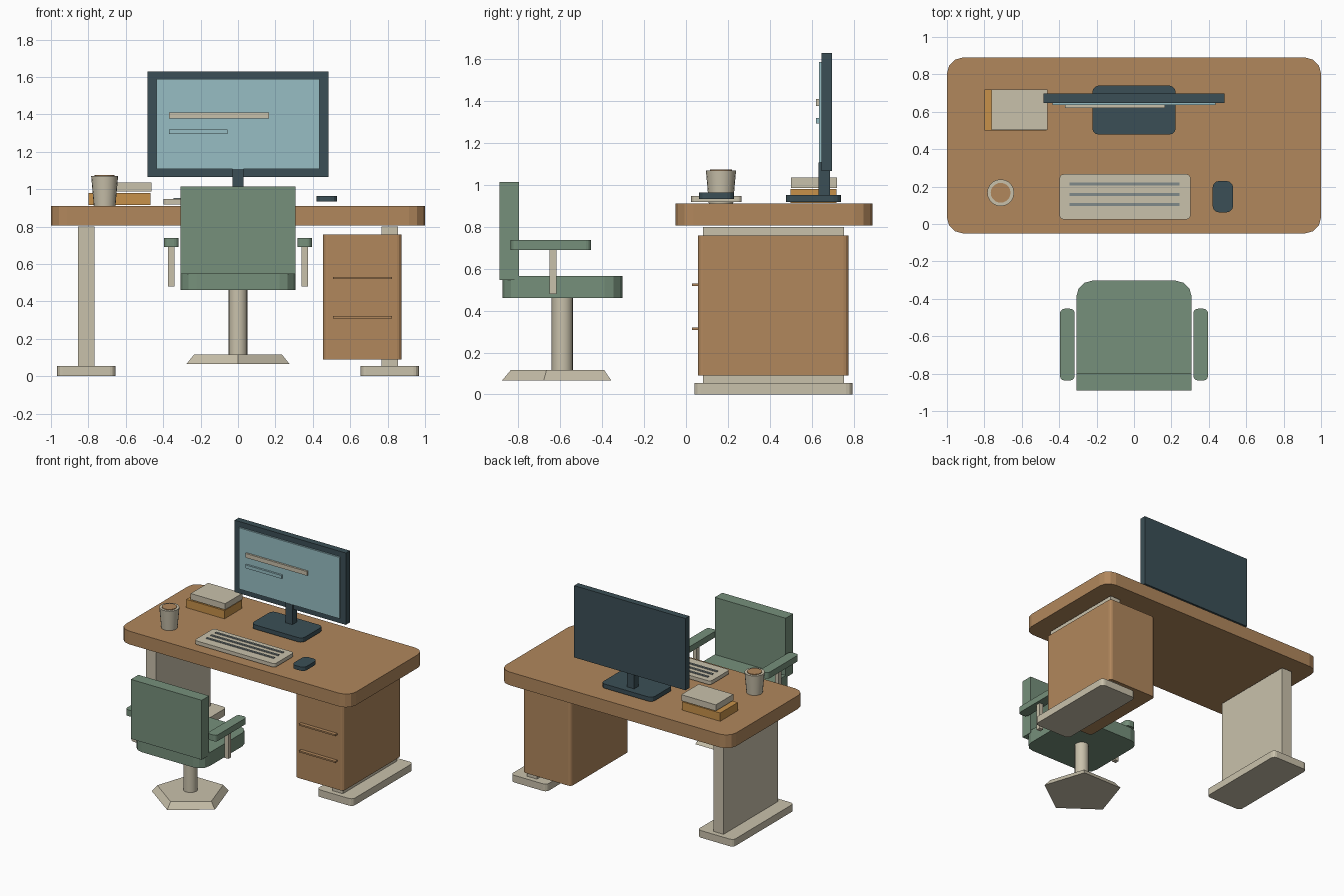
import bpy, bmesh, math

if "Cube" in bpy.data.objects:
    bpy.data.objects.remove(bpy.data.objects["Cube"])


def material(name, r, g, b):
    def linear(c):
        c /= 255
        return c / 12.92 if c <= 0.04045 else ((c + 0.055) / 1.055) ** 2.4
    m = bpy.data.materials.new(name)
    m.diffuse_color = (linear(r), linear(g), linear(b), 1)
    m.use_nodes = True
    m.node_tree.nodes["Principled BSDF"].inputs["Base Color"].default_value = m.diffuse_color
    return m


WOOD = material("warm_wood", 177, 135, 92)
CREAM = material("cream", 201, 193, 171)
GREEN = material("sage_green", 118, 144, 123)
SLATE = material("dark_slate", 59, 79, 86)
GLASS = material("screen_blue", 151, 190, 196)
OCHRE = material("ochre", 199, 145, 74)
GREY = material("key_grey", 128, 138, 138)


def add_object(name, bm, mat):
    bmesh.ops.recalc_face_normals(bm, faces=bm.faces[:])
    mesh = bpy.data.meshes.new(name)
    bm.to_mesh(mesh)
    bm.free()
    mesh.materials.append(mat)
    ob = bpy.data.objects.new(name, mesh)
    bpy.context.collection.objects.link(ob)
    return ob


def slab(name, mat, xs, ys, zs, radius=0, segments=3):
    """Box from its extents, with optionally rounded vertical edges."""
    bm = bmesh.new()
    bmesh.ops.create_cube(bm, size=1)
    for v in bm.verts:
        v.co = [lo + (hi - lo) * (c + 0.5) for c, (lo, hi) in zip(v.co, (xs, ys, zs))]
    if radius:
        upright = [e for e in bm.edges if abs(e.verts[0].co.z - e.verts[1].co.z) > 1e-4]
        bmesh.ops.bevel(bm, geom=upright, offset=radius, segments=segments,
                        profile=0.5, affect='EDGES')
    return add_object(name, bm, mat)


def lathe(name, mat, centre, profile, sides, start=0.0, smooth=True):
    """Closed solid turned from (radius, z) points."""
    bm = bmesh.new()
    rings = []
    for r, z in profile:
        rings.append([bm.verts.new((centre[0] + r * math.cos(start + math.tau * i / sides),
                                    centre[1] + r * math.sin(start + math.tau * i / sides), z))
                      for i in range(sides)])
    for a, b in zip(rings, rings[1:]):
        for i in range(sides):
            j = (i + 1) % sides
            f = bm.faces.new((a[i], a[j], b[j], b[i]))
            f.smooth = smooth and abs(a[i].co.z - b[i].co.z) > 0.02
    bm.faces.new(rings[0])
    bm.faces.new(rings[-1])
    return add_object(name, bm, mat)


def mirrored(lo, hi, side):
    return (lo, hi) if side > 0 else (-hi, -lo)


# Desk top, side panels and feet
slab("desk_top", WOOD, (-1, 1), (-0.05, 0.89), (0.807, 0.911), 0.085)
for side, label in ((-1, "left"), (1, "right")):
    slab(label + "_leg_panel", CREAM, mirrored(0.767, 0.855, side), (0.08, 0.755), (0.05, 0.80))
    slab(label + "_foot", CREAM, mirrored(0.655, 0.967, side), (0.04, 0.795), (0, 0.056), 0.03)

# Drawer cabinet with two pulls
slab("drawer_cabinet", WOOD, (0.455, 0.874), (0.057, 0.777), (0.09, 0.758), 0.025)
for i, z in enumerate((0.315, 0.525)):
    slab(f"drawer_pull_{i + 1}", WOOD, (0.508, 0.823), (0.029, 0.06), (z - 0.006, z + 0.006))

# Chair
CHAIR = (0, -0.59)
lathe("chair_base", CREAM, CHAIR, [(0.289, 0.066), (0.247, 0.116)], 5, -math.pi / 2, False)
lathe("chair_column", CREAM, CHAIR, [(0.051, 0.1), (0.051, 0.47)], 16)
slab("seat", GREEN, (-0.308, 0.308), (-0.877, -0.303), (0.46, 0.565), 0.085)
slab("backrest", GREEN, (-0.308, 0.308), (-0.89, -0.797), (0.547, 1.014))
for side, label in ((-1, "left"), (1, "right")):
    slab(label + "_armrest", GREEN, mirrored(0.317, 0.396, side), (-0.837, -0.453), (0.69, 0.738), 0.025)
    slab(label + "_armrest_post", CREAM, mirrored(0.34, 0.373, side), (-0.652, -0.618), (0.48, 0.69))

# Monitor with its stand and two bars on the screen
slab("monitor_foot", SLATE, (-0.223, 0.223), (0.478, 0.74), (0.918, 0.952), 0.035)
slab("monitor_neck", SLATE, (-0.03, 0.03), (0.632, 0.687), (0.945, 1.108))
slab("monitor_frame", SLATE, (-0.483, 0.483), (0.648, 0.698), (1.066, 1.63))
slab("screen", GLASS, (-0.437, 0.437), (0.635, 0.65), (1.107, 1.588))
slab("screen_bar_upper", CREAM, (-0.369, 0.165), (0.62, 0.637), (1.377, 1.41))
slab("screen_bar_lower", GLASS, (-0.369, -0.057), (0.62, 0.637), (1.294, 1.32))

# Keyboard with three rows, and mouse
slab("keyboard", CREAM, (-0.398, 0.302), (0.025, 0.266), (0.919, 0.948), 0.02)
for i, y in enumerate((0.103, 0.159, 0.214)):
    slab(f"key_row_{i + 1}", GREY, (-0.345, 0.243), (y - 0.008, y + 0.008), (0.945, 0.954))
slab("mouse", SLATE, (0.42, 0.53), (0.062, 0.23), (0.934, 0.964), 0.035)

# Mug with a drink in it
MUG = (-0.713, 0.167)
lathe("mug", CREAM, MUG, [(0.058, 0.911), (0.072, 1.07)], 20)
lathe("drink", WOOD, MUG, [(0.053, 1.06), (0.053, 1.075)], 20)

# Two stacked books
slab("lower_book", OCHRE, (-0.80, -0.468), (0.5, 0.718), (0.915, 0.98))
slab("upper_book", CREAM, (-0.763, -0.463), (0.502, 0.72), (0.987, 1.035))
